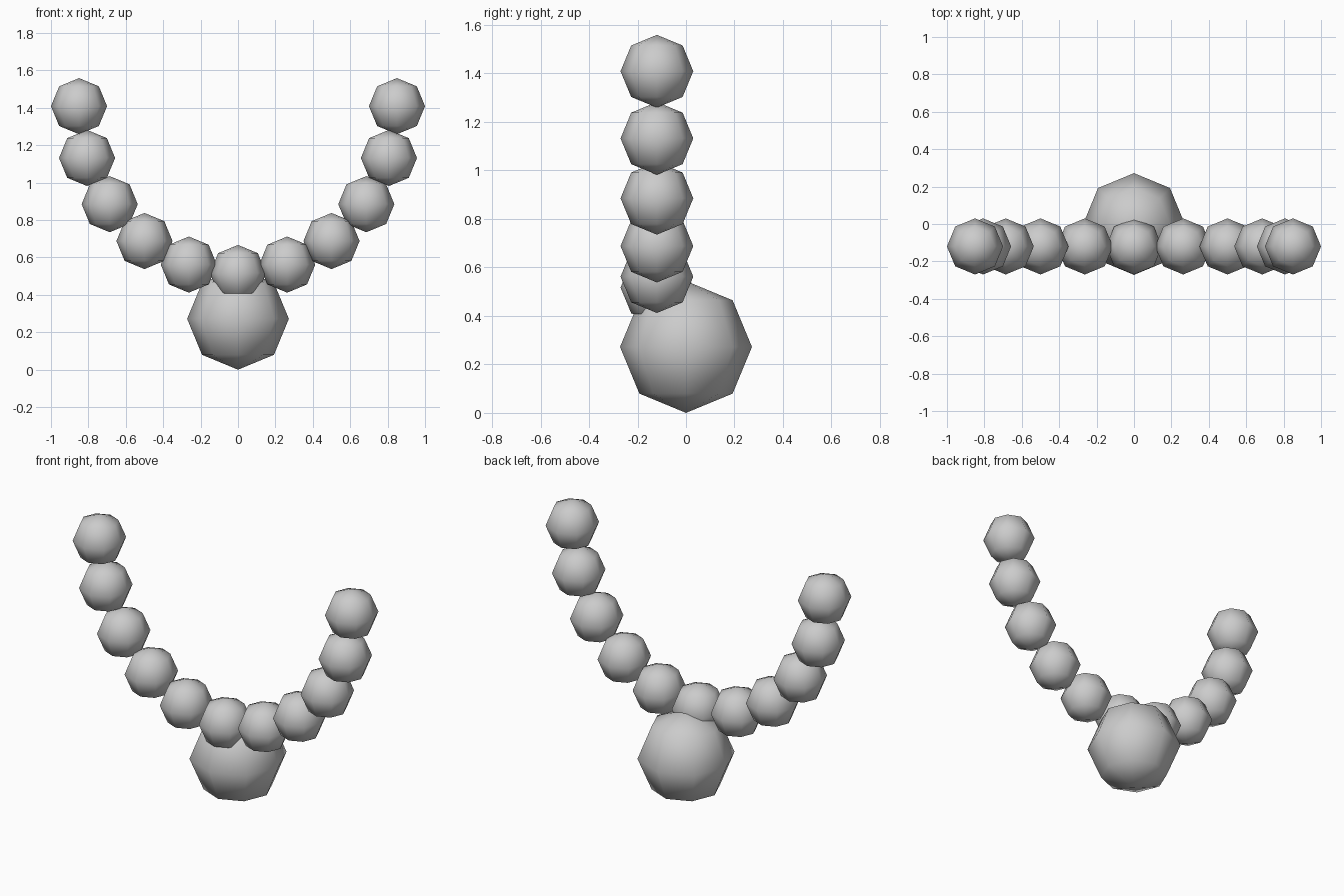
import bpy

if "Cube" in bpy.data.objects:
    bpy.data.objects.remove(bpy.data.objects["Cube"])

grey = bpy.data.materials.new("plain grey")
grey.diffuse_color = (0.6, 0.6, 0.6, 1)
grey.use_nodes = True
grey.node_tree.nodes["Principled BSDF"].inputs["Base Color"].default_value = grey.diffuse_color


def ball(name, radius, centre):
    """Low-poly, smooth-shaded sphere: eight sides, four bands."""
    bpy.ops.mesh.primitive_uv_sphere_add(
        segments=8, ring_count=4, radius=radius, location=centre)
    ob = bpy.context.object
    ob.name = name
    ob.data.materials.append(grey)
    ob.data.shade_smooth()
    return ob


# Large pendant ball at the bottom
ball("pendant", 0.272, (0, 0, 0.272))

# Centre bead, partly sunk into the pendant
BEAD_R, BEAD_Y = 0.15, -0.12
ball("centre_bead", BEAD_R, (0, BEAD_Y, 0.517))

# Mirrored beads rising along the U-shaped strand
strand = [(0.263, 0.562), (0.5, 0.688), (0.686, 0.885),
          (0.807, 1.132), (0.85, 1.409)]
for i, (x, z) in enumerate(strand, 1):
    for side, s in (("left", -1), ("right", 1)):
        ball(f"{side}_bead_{i}", BEAD_R, (s * x, BEAD_Y, z))
